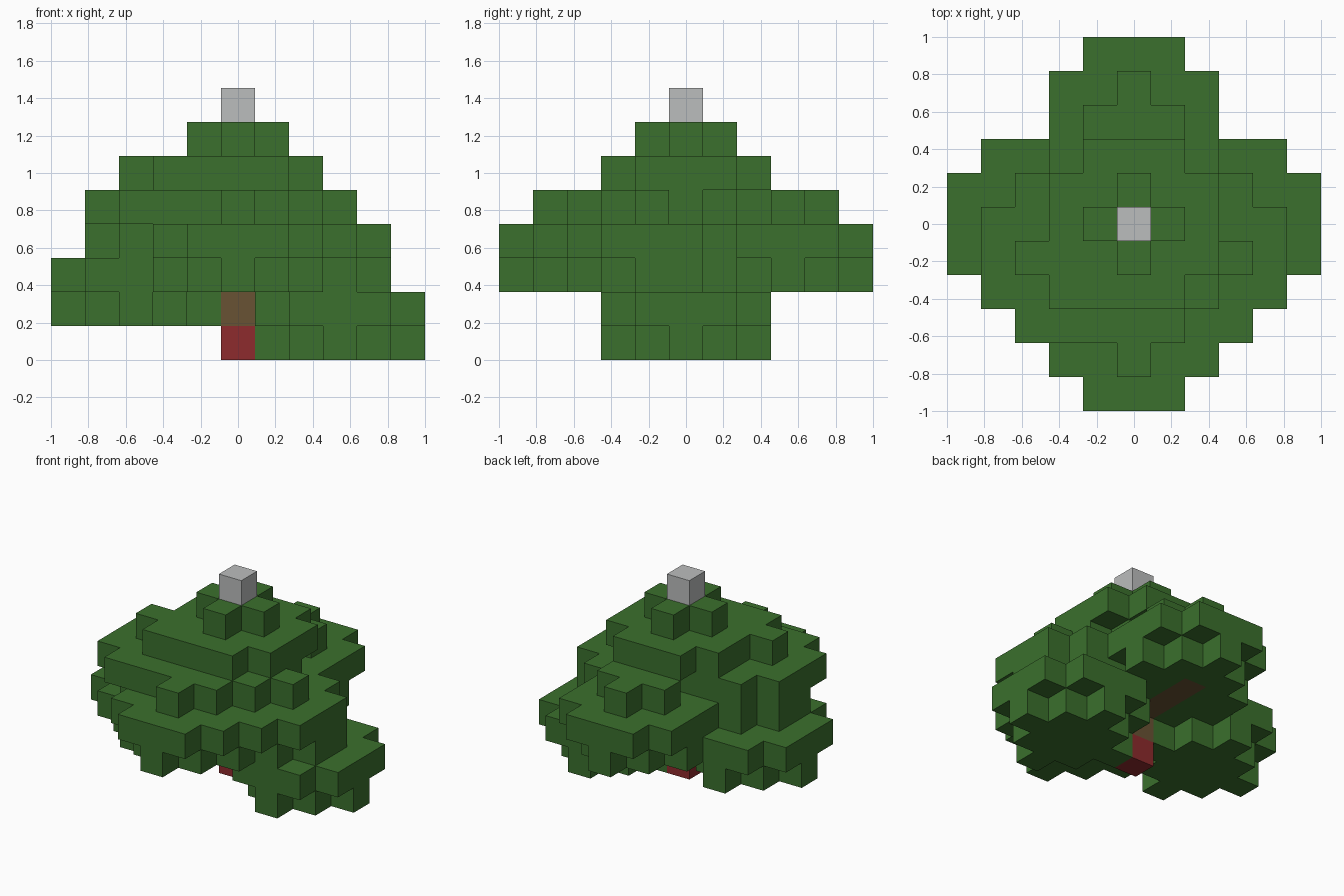
import bpy
import bmesh
from mathutils import Vector

CELL = 2 / 11  # edge length of one block

if "Cube" in bpy.data.objects:
    bpy.data.objects.remove(bpy.data.objects["Cube"], do_unlink=True)


def make_material(name, rgb):
    mat = bpy.data.materials.new(name)
    mat.use_nodes = True
    color = (*rgb, 1)
    mat.diffuse_color = color
    mat.node_tree.nodes["Principled BSDF"].inputs["Base Color"].default_value = color
    return mat


green = make_material("leaf green", (0.043, 0.162, 0.026))
brown = make_material("bark brown", (0.138, 0.084, 0.034))
red = make_material("base red", (0.27, 0.024, 0.026))
grey = make_material("pale grey", (0.50, 0.51, 0.51))

# Each part is a set of block coordinates; the first part to claim a block keeps it
parts = []
owned = set()


def add_part(name, material, cells):
    cells = set(cells) - owned
    owned.update(cells)
    parts.append((name, material, cells))


def leaf_cluster(cx, cy, base):
    """Diamond below, clipped square in the middle, small plus on top."""
    span = range(-2, 3)
    for dx in span:
        for dy in span:
            reach = abs(dx) + abs(dy)
            for level, limit in enumerate((2, 3, 1)):
                if reach <= limit:
                    yield (cx + dx, cy + dy, base + level)


# Trunk, branches and top block
add_part("trunk_base", red, [(0, 0, 0)])
add_part("trunk", brown, [(0, 0, k) for k in range(1, 6)])
for name, side in (("front_branch", -1), ("back_branch", 1)):
    add_part(name, brown, [(0, side * j, 2) for j in range(1, 4)])
add_part("top_block", grey, [(0, 0, 7)])

# Foliage clusters: centre column and lowest layer
clusters = {
    "crown_leaves": (0, 0, 4),
    "upper_right_leaves": (-2, -1, 3),
    "upper_left_leaves": (2, -1, 2),
    "front_leaves": (0, -3, 2),
    "back_leaves": (0, 3, 2),
    "lower_right_leaves": (-3, 0, 1),
    "lower_left_leaves": (3, 0, 0),
}
for name, place in clusters.items():
    add_part(name, green, leaf_cluster(*place))


def build(name, material, cells):
    """Make a mesh from the block faces that are open to the air."""
    bm = bmesh.new()
    for cell in sorted(cells):
        centre = Vector(cell) + Vector((0, 0, 0.5))
        for axis in range(3):
            for sign in (-1, 1):
                normal = Vector((0, 0, 0))
                normal[axis] = sign
                neighbour = tuple(int(c + n) for c, n in zip(cell, normal))
                if neighbour in owned:
                    continue
                u = Vector((0, 0, 0))
                u[(axis + 1) % 3] = 0.5
                v = normal.cross(u)
                middle = centre + normal / 2
                corners = (middle - u - v, middle + u - v,
                           middle + u + v, middle - u + v)
                bm.faces.new([bm.verts.new(c * CELL) for c in corners])
    if bm.faces:
        bmesh.ops.remove_doubles(bm, verts=bm.verts, dist=CELL / 100)
        mesh = bpy.data.meshes.new(name)
        bm.to_mesh(mesh)
        mesh.materials.append(material)
        bpy.context.collection.objects.link(bpy.data.objects.new(name, mesh))
    bm.free()


for part in parts:
    build(*part)
